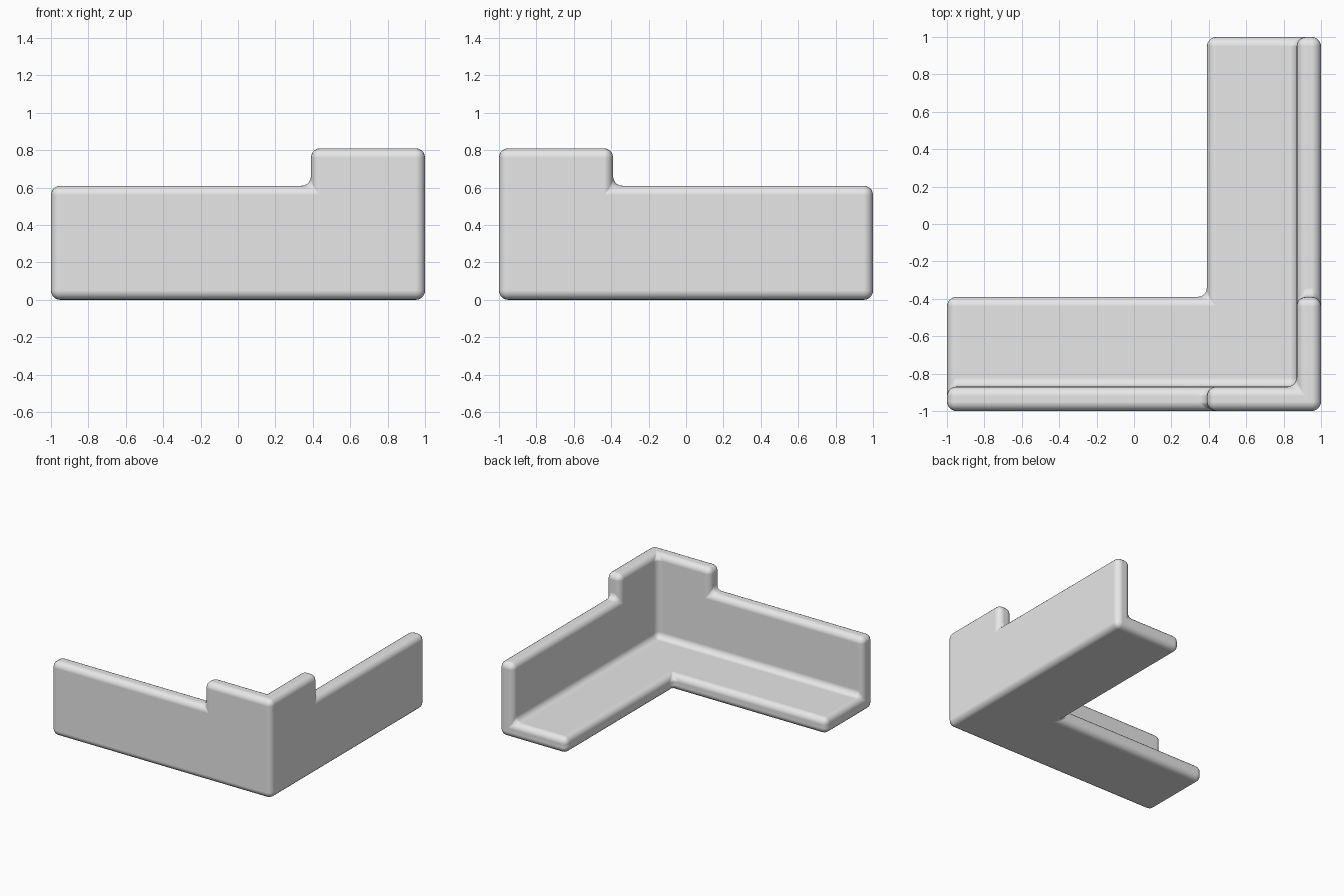
import bpy, bmesh, math

if "Cube" in bpy.data.objects:
    bpy.data.objects.remove(bpy.data.objects["Cube"])

# Breakpoints that divide the corner piece into blocks
X = [-1, 0.39, 0.87, 1]
Y = [-1, -0.87, -0.39, 1]
Z = [0, 0.13, 0.61, 0.81]


def filled(i, j, k):
    if not (0 <= i < 3 and 0 <= j < 3 and 0 <= k < 3):
        return False
    if k == 0:                       # L-shaped floor
        return i >= 1 or j <= 1
    if k == 1:                       # low outer walls
        return i == 2 or j == 0
    return (i == 2 and j <= 1) or (j == 0 and i >= 1)   # raised corner


bm = bmesh.new()
verts = {}


def vert(p):
    if p not in verts:
        verts[p] = bm.verts.new((X[p[0]], Y[p[1]], Z[p[2]]))
    return verts[p]


# Skin of the filled blocks
for i in range(3):
    for j in range(3):
        for k in range(3):
            if not filled(i, j, k):
                continue
            for axis in range(3):
                for side in (0, 1):
                    n = [i, j, k]
                    n[axis] += 2 * side - 1
                    if filled(*n):
                        continue
                    u, v = (axis + 1) % 3, (axis + 2) % 3
                    ring = []
                    for a, b in ((0, 0), (1, 0), (1, 1), (0, 1)):
                        p = [i, j, k]
                        p[axis] += side
                        p[u] += a
                        p[v] += b
                        ring.append(vert(tuple(p)))
                    bm.faces.new(ring if side else ring[::-1])

# Merge flat areas so only true corners are left
bmesh.ops.dissolve_limit(bm, angle_limit=math.radians(1),
                         verts=bm.verts[:], edges=bm.edges[:])
bmesh.ops.recalc_face_normals(bm, faces=bm.faces[:])
mesh = bpy.data.meshes.new("corner_wall")
bm.to_mesh(mesh)
bm.free()

corner = bpy.data.objects.new("corner_wall", mesh)
bpy.context.collection.objects.link(corner)
grey = bpy.data.materials.new("light grey")
grey.diffuse_color = (0.8, 0.8, 0.8, 1)
grey.use_nodes = True
grey.node_tree.nodes["Principled BSDF"].inputs["Base Color"].default_value = grey.diffuse_color
mesh.materials.append(grey)

# Rounded outer edges and filleted inner edges
bevel = corner.modifiers.new("rounding", 'BEVEL')
bevel.width = 0.05
bevel.segments = 5
bevel.limit_method = 'ANGLE'
bevel.angle_limit = math.radians(30)
bevel.use_clamp_overlap = False
bevel.harden_normals = True

bpy.context.view_layer.objects.active = corner
corner.select_set(True)
bpy.ops.object.shade_smooth_by_angle(angle=math.radians(40))
